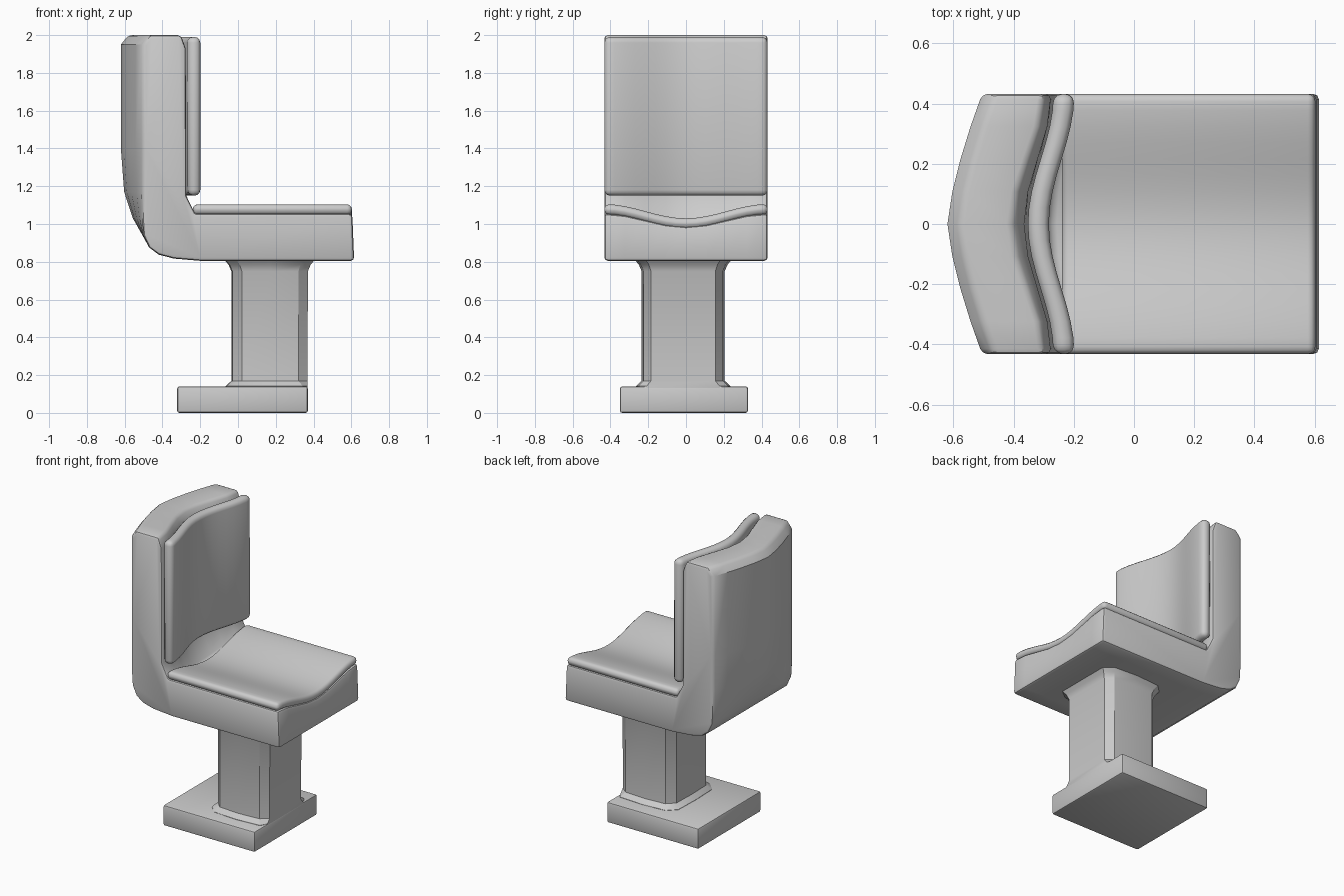
import bpy, bmesh, math

if "Cube" in bpy.data.objects:
    bpy.data.objects.remove(bpy.data.objects["Cube"])

HALF = 0.432  # half width of seat and backrest


def loft(name, rings, bevel=0.0, segments=2, smooth=35):
    """Skin closed rings of points, cap both ends, bevel the sharp edges."""
    bm = bmesh.new()
    rows = [[bm.verts.new(p) for p in ring] for ring in rings]
    n = len(rows[0])
    for a, b in zip(rows, rows[1:]):
        for i in range(n):
            j = (i + 1) % n
            bm.faces.new((a[i], a[j], b[j], b[i]))
    bm.faces.new(rows[0])
    bm.faces.new(rows[-1])
    bmesh.ops.recalc_face_normals(bm, faces=bm.faces)
    mesh = bpy.data.meshes.new(name)
    bm.to_mesh(mesh)
    bm.free()
    obj = bpy.data.objects.new(name, mesh)
    bpy.context.collection.objects.link(obj)
    bpy.ops.object.select_all(action='DESELECT')
    obj.select_set(True)
    bpy.context.view_layer.objects.active = obj
    if bevel:
        mod = obj.modifiers.new("bevel", 'BEVEL')
        mod.width = bevel
        mod.segments = segments
        mod.limit_method = 'ANGLE'
        mod.angle_limit = math.radians(40)
        mod.use_clamp_overlap = False
        bpy.ops.object.modifier_apply(modifier=mod.name)
    bpy.ops.object.shade_smooth_by_angle(angle=math.radians(smooth))
    return obj


def dish(y):
    """Hollow of the cushions: 1 at the middle, 0 at the sides."""
    return math.cos(math.pi / 2 * y / HALF) ** 2


def across(profile, count):
    """Repeat an xz profile at even steps over the width."""
    ys = [HALF * (2 * i / (count - 1) - 1) for i in range(count)]
    return [[(x, y, z) for x, z in profile(y)] for y in ys]


# Shell: L-shaped profile with dished inside and bulging back
def shell_profile(y):
    f = dish(y)
    b = 0.115 * (1 - abs(y / HALF) ** 1.4)
    top = 1.055 - 0.07 * f
    return [
        (0.615, 0.805), (0.605, top), (-0.225 - 0.05 * f, top),
        (-0.272 - 0.088 * f, 1.15), (-0.275 - 0.09 * f, 1.93),
        (-0.30 - 0.105 * f, 2.0), (-0.465 - b, 2.0),
        (-0.505 - b, 1.95), (-0.505 - b, 1.4), (-0.505 - 0.85 * b, 1.17),
        (-0.505 - 0.45 * b, 1.03), (-0.50 - 0.05 * b, 0.94),
        (-0.47, 0.875), (-0.42, 0.838), (-0.34, 0.817), (-0.2, 0.805),
    ]


loft("seat_shell", across(shell_profile, 9), bevel=0.018)


# Seat cushion: thin dished pad
def seat_pad_profile(y):
    top = 1.105 - 0.075 * dish(y)
    return [(-0.24, top - 0.055), (0.603, top - 0.055), (0.603, top), (-0.24, top)]


loft("seat_cushion", across(seat_pad_profile, 17), bevel=0.025, segments=3, smooth=45)


# Back cushion: thin upright pad curved in plan
def back_pad_profile(y):
    front = -0.198 - 0.085 * dish(y)
    return [(front, 1.15), (front, 1.99), (front - 0.07, 1.99), (front - 0.066, 1.15)]


loft("back_cushion", across(back_pad_profile, 17), bevel=0.03, segments=3, smooth=45)

# Pedestal column: faceted section, flared into base and seat
half = [(0.37, 0.17), (0.32, 0.21), (0.17, 0.22), (0.02, 0.21), (-0.03, 0.16), (-0.035, 0.0)]
section = half + [(x, -y) for x, y in reversed(half[:-1])]
rings = []
for z, grow in ((0.1, 0.03), (0.142, 0.03), (0.17, 0), (0.75, 0), (0.785, 0.015), (0.815, 0.04)):
    limit = 0.368 if z < 0.5 else 1
    rings.append([(min(0.17 + (x - 0.17) * (1 + grow / 0.2), limit),
                   y * (1 + grow / 0.22) - 0.015, z) for x, y in section])
loft("pedestal_column", rings, smooth=30)

# Foot plate: rounded slab, front flush with the column
plate = [(-0.322, -0.35), (0.37, -0.35), (0.37, 0.328), (-0.322, 0.328)]
loft("foot_plate", [[(x, y, z) for x, y in plate] for z in (0.0, 0.14)], bevel=0.012)
